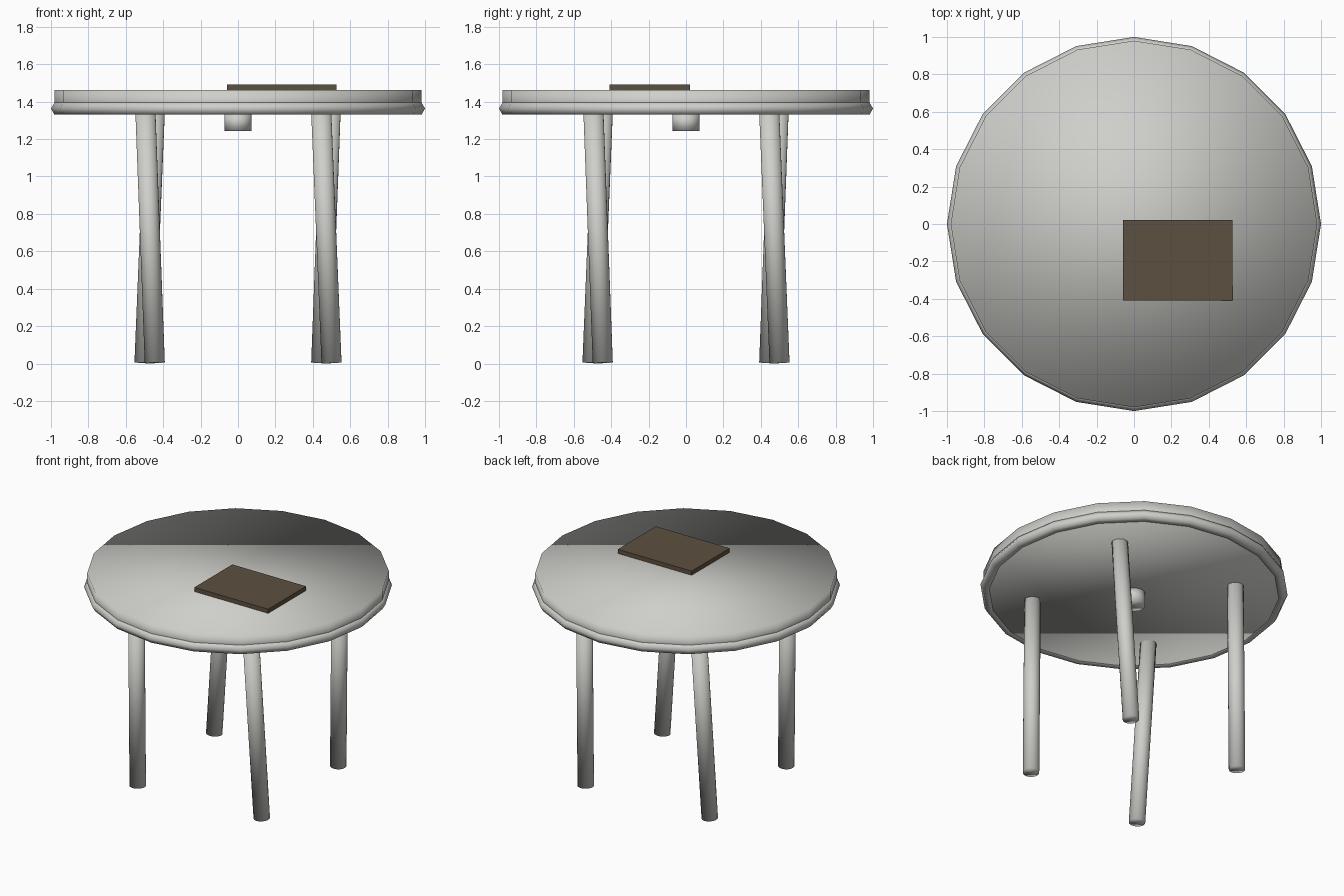
import bpy
from math import pi
from mathutils import Matrix, Vector

if "Cube" in bpy.data.objects:
    bpy.data.objects.remove(bpy.data.objects["Cube"], do_unlink=True)


def make_material(name, rgb):
    mat = bpy.data.materials.new(name)
    mat.use_nodes = True
    color = (*rgb, 1.0)
    mat.diffuse_color = color
    mat.node_tree.nodes["Principled BSDF"].inputs["Base Color"].default_value = color
    return mat


def finish(name, mat, smooth=True):
    obj = bpy.context.object
    obj.name = name
    obj.data.name = name
    obj.data.materials.append(mat)
    if smooth:
        bpy.ops.object.shade_smooth()
    return obj


def rod(name, start, end, radius, sides, mat):
    """Cylinder running from start to end."""
    axis = end - start
    bpy.ops.mesh.primitive_cylinder_add(
        vertices=sides, radius=radius, depth=axis.length,
        location=(start + end) / 2,
        rotation=axis.to_track_quat("Z", "Y").to_euler())
    return finish(name, mat)


grey = make_material("pale grey", (0.62, 0.62, 0.59))
brown = make_material("dark brown", (0.107, 0.08, 0.05))

# Twenty-sided table top; a vertex lies on each axis
rod("table_top", Vector((0, 0, 1.334)), Vector((0, 0, 1.463)), 0.98, 20, grey)

# Six-sided trim ring round the lower edge
bpy.ops.mesh.primitive_torus_add(
    major_segments=20, minor_segments=6, major_radius=0.963,
    minor_radius=0.037, location=(0, 0, 1.363))
finish("trim_ring", grey)

# Short hub under the middle
rod("center_hub", Vector((0, 0, 1.243)), Vector((0, 0, 1.34)), 0.073, 20, grey)

# Four legs, each leaning sideways round the table
foot = Vector((0.5, -0.445, 0.004))
head = Vector((0.445, -0.495, 1.345))
for i, name in enumerate(["front_left_leg", "back_left_leg",
                          "back_right_leg", "front_right_leg"]):
    turn = Matrix.Rotation(i * pi / 2, 3, "Z")
    rod(name, turn @ foot, turn @ head, 0.054, 20, grey)

# Flat board resting on the table
bpy.ops.mesh.primitive_cube_add(size=1, location=(0.233, -0.194, 1.477))
board = finish("board", brown, smooth=False)
board.scale = (0.585, 0.43, 0.032)
